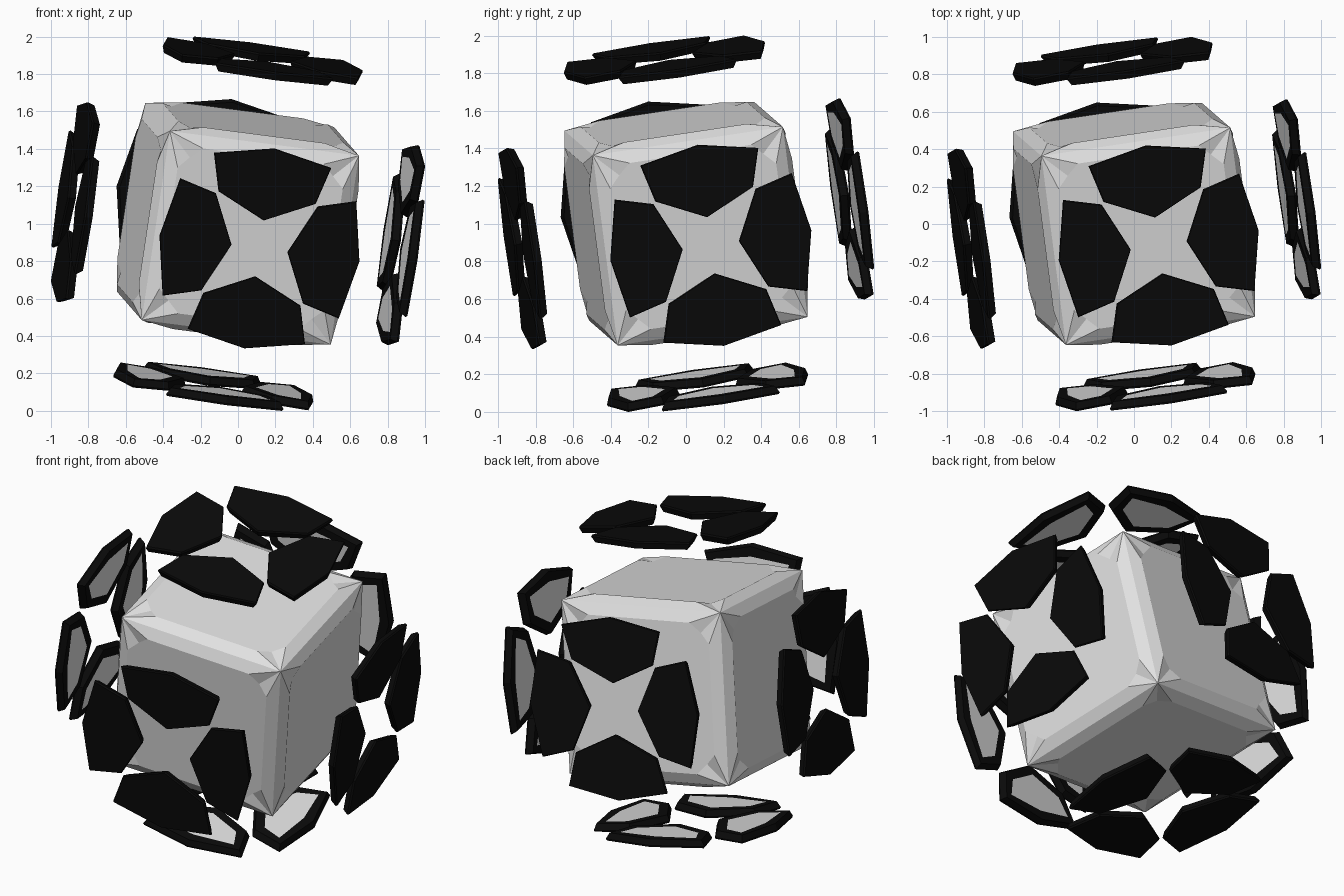
import bpy, bmesh, math
from mathutils import Matrix, Vector

if "Cube" in bpy.data.objects:
    bpy.data.objects.remove(bpy.data.objects["Cube"])


def make_material(name, value):
    mat = bpy.data.materials.new(name)
    mat.use_nodes = True
    colour = (value, value, value, 1)
    mat.diffuse_color = colour
    mat.node_tree.nodes["Principled BSDF"].inputs["Base Color"].default_value = colour
    return mat


grey = make_material("light_grey", 0.75)
black = make_material("black", 0.003)

TILT = Matrix.Rotation(0.24, 4, Vector((1, 1, 1)))
PLACE = Matrix.Translation((0, 0, 1)) @ TILT

# Turns that carry the +z side of the cube onto each of its six sides
SIDES = {"top": Matrix.Identity(4), "bottom": Matrix.Rotation(math.pi, 4, 'X')}
for i, name in enumerate(("back", "right", "front", "left")):
    SIDES[name] = Matrix.Rotation(i * math.pi / 2 + math.pi, 4, 'Z') @ Matrix.Rotation(math.pi / 2, 4, 'X')
TURNS = [Matrix.Rotation(q * math.pi / 2, 4, 'Z') for q in range(4)]


def finish(bm, name, mats):
    bmesh.ops.recalc_face_normals(bm, faces=bm.faces)
    mesh = bpy.data.meshes.new(name)
    bm.to_mesh(mesh)
    bm.free()
    for mat in mats:
        mesh.materials.append(mat)
    obj = bpy.data.objects.new(name, mesh)
    bpy.context.collection.objects.link(obj)
    return obj


# Core block: each side is a low pillow with creased corners
HALF = 0.515
LIFT = HALF + 0.035
bm = bmesh.new()
for side in SIDES.values():
    corners, rings = [], []
    for turn in TURNS:
        m = PLACE @ side @ turn
        corners.append(bm.verts.new(m @ Vector((HALF, HALF, HALF))))
        rings.append([bm.verts.new(m @ Vector(p)) for p in (
            (0.45, 0.33, LIFT), (0.39, 0.39, HALF + 0.015), (0.33, 0.45, LIFT))])
    bm.faces.new([v for ring in rings for v in ring])
    for q in range(4):
        a, b, c = rings[q]
        bm.faces.new((corners[q], a, b))
        bm.faces.new((corners[q], b, c))
        n = (q + 1) % 4
        bm.faces.new((corners[q], c, rings[n][0], corners[n]))
bmesh.ops.remove_doubles(bm, verts=bm.verts, dist=0.0005)
finish(bm, "core_block", [grey])

# Floating plates: four six-sided tiles over each side
OUTLINE = [(-0.32, 0.48), (-0.265, 0.277), (0, 0.152),
           (0.265, 0.277), (0.32, 0.48), (0, 0.545)]
CENTRE = Vector((0, 0.37))
OUTER, INNER = 0.908, 0.862
for side_name, side in SIDES.items():
    for q, turn in enumerate(TURNS):
        m = PLACE @ side @ turn
        bm = bmesh.new()
        rims = []
        for height, scale in ((OUTER, 0.98), (OUTER - 0.01, 1), (INNER, 0.93)):
            rim = []
            for p in OUTLINE:
                x, y = CENTRE + (Vector(p) - CENTRE) * scale
                rim.append(bm.verts.new(m @ Vector((x, y, height))))
            rims.append(rim)
        bm.faces.new(rims[0])
        underside = bm.faces.new(rims[2])
        for upper, lower in zip(rims, rims[1:]):
            for i in range(6):
                j = (i + 1) % 6
                bm.faces.new((upper[i], upper[j], lower[j], lower[i]))
        bmesh.ops.recalc_face_normals(bm, faces=bm.faces)
        # Pale panel set into the face towards the core
        bmesh.ops.inset_individual(bm, faces=[underside], thickness=0.06)
        underside.material_index = 1
        finish(bm, f"{side_name}_plate_{q + 1}", [black, grey])
